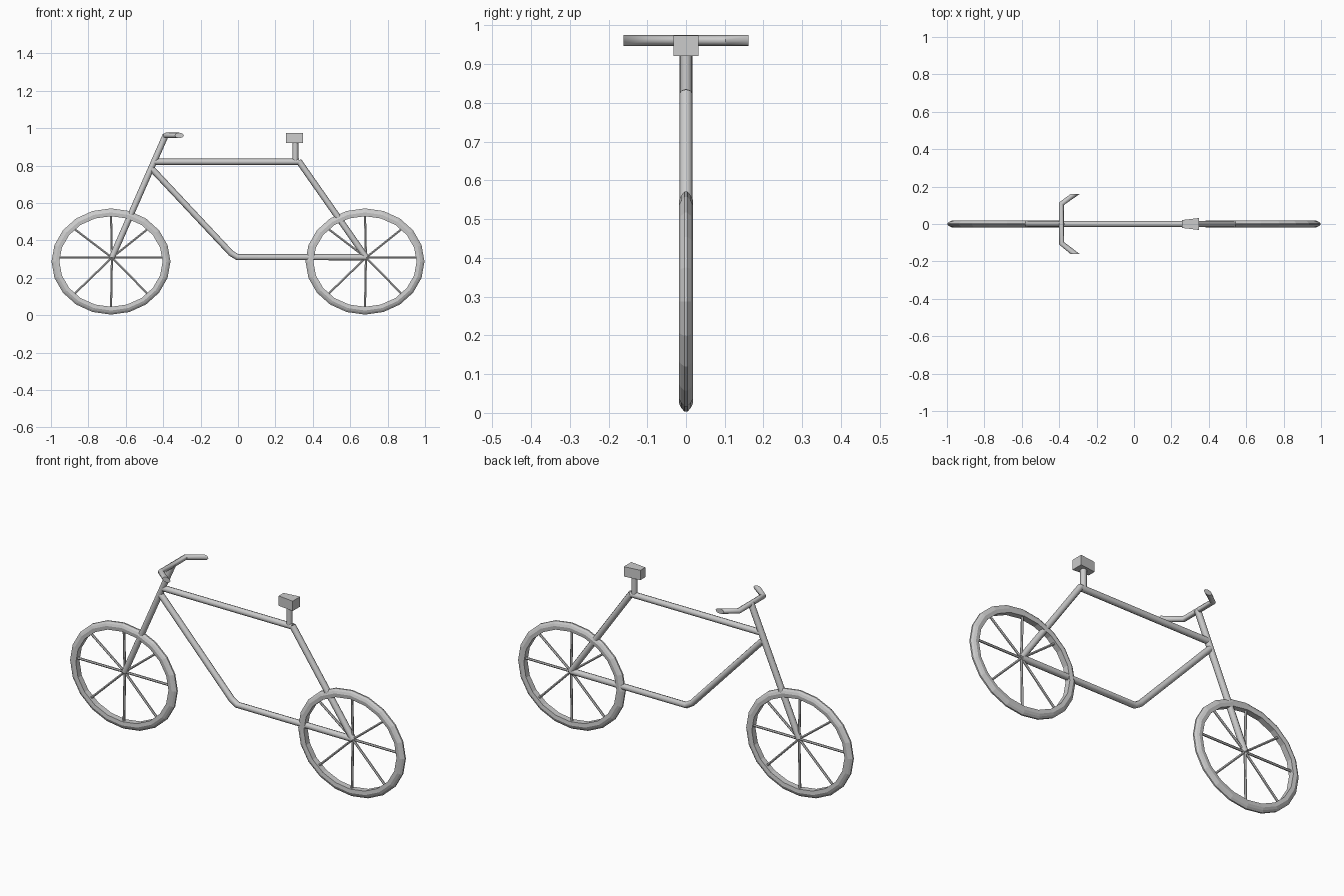
import bpy, math

if "Cube" in bpy.data.objects:
    bpy.data.objects.remove(bpy.data.objects["Cube"])

grey = bpy.data.materials.new("dark_grey")
grey.diffuse_color = (0.58, 0.58, 0.58, 1)
grey.use_nodes = True
grey.node_tree.nodes["Principled BSDF"].inputs["Base Color"].default_value = grey.diffuse_color


def mesh_object(name, verts, faces):
    me = bpy.data.meshes.new(name)
    me.from_pydata(verts, [], faces)
    me.materials.append(grey)
    ob = bpy.data.objects.new(name, me)
    bpy.context.collection.objects.link(ob)
    return ob


def tube(name, pts, r, res=2):
    """Capped round tube along straight segments with mitred corners."""
    cu = bpy.data.curves.new(name, 'CURVE')
    cu.dimensions = '3D'
    cu.bevel_depth = r
    cu.bevel_resolution = res
    cu.use_fill_caps = True
    cu.materials.append(grey)
    sp = cu.splines.new('POLY')
    sp.points.add(len(pts) - 1)
    for p, co in zip(sp.points, pts):
        p.co = (*co, 1)
    ob = bpy.data.objects.new(name, cu)
    bpy.context.collection.objects.link(ob)
    bpy.ops.object.select_all(action='DESELECT')
    ob.select_set(True)
    bpy.context.view_layer.objects.active = ob
    bpy.ops.object.convert(target='MESH')
    ob = bpy.context.object
    bpy.ops.object.shade_smooth_by_angle(angle=math.radians(50))
    return ob


R = 0.0165
HUB = 0.308
WZ = 0.287          # wheel rim centre height
RX, RZ = 0.296, 0.262
# Tyre section (radial, y): flat inner band tapering to a narrow tread
half = [(-0.020, 0.016), (0.0, 0.018), (0.012, 0.0125), (0.022, 0.004)]
section = half + [(d, -y) for d, y in reversed(half)]


def tyre(name, cx, n=20):
    m = len(section)
    verts, faces = [], []
    for i in range(n):
        a = 2 * math.pi * i / n
        for d, y in section:
            verts.append((cx + (RX + d) * math.cos(a), y, WZ + (RZ + d) * math.sin(a)))
        for j in range(m):
            k, i2 = (j + 1) % m, (i + 1) % n
            faces.append((i * m + j, i * m + k, i2 * m + k, i2 * m + j))
    mesh_object(name, verts, faces)


# Wheels: slightly oval tyre and eight spokes meeting just above its centre
for side, cx, hx in (("front", -0.679, -0.674), ("rear", 0.679, 0.684)):
    tyre(side + "_tyre", cx)
    for i in range(8):
        a = i * math.pi / 4
        z = HUB if i in (0, 4) else WZ + 0.96 * RZ * math.sin(a)
        end = (cx + 0.96 * RX * math.cos(a), 0, z)
        tube(f"{side}_spoke_{i + 1}", [(hx, 0, HUB), end], 0.0065, 1)

# Frame tubes
tube("fork_and_stem", [(-0.674, 0, HUB), (-0.386, 0, 0.964)], R)
tube("top_tube", [(-0.448, 0, 0.82), (0.327, 0, 0.82)], R)
tube("seat_stay", [(0.324, 0, 0.825), (0.686, 0, HUB)], R)
tube("down_tube_and_chain_stay",
     [(-0.460, 0, 0.782), (-0.038, 0, 0.332), (-0.003, 0, 0.31), (0.686, 0, 0.31)], R)

# Handlebar with swept-back grips, ends cut square to the side
bar = tube("handlebar", [(-0.315, -0.16, 0.961), (-0.388, -0.103, 0.961),
                         (-0.388, 0.108, 0.961), (-0.315, 0.16, 0.961)], 0.0145)
for v in bar.data.vertices:
    if abs(v.co.y) > 0.135:
        y = math.copysign(0.161, v.co.y)
        v.co.x += (abs(y) - abs(v.co.y)) * 1.35
        v.co.y = y

# Saddle: post and wedge narrowing toward the nose
tube("seat_post", [(0.307, 0, 0.82), (0.307, 0, 0.94)], 0.0155)
outline = [(0.257, -0.021), (0.348, -0.032), (0.348, 0.032), (0.257, 0.021)]
mesh_object("seat", [(x, y, z) for z in (0.921, 0.974) for x, y in outline],
            [(3, 2, 1, 0), (4, 5, 6, 7)]
            + [(i, (i + 1) % 4, (i + 1) % 4 + 4, i + 4) for i in range(4)])
